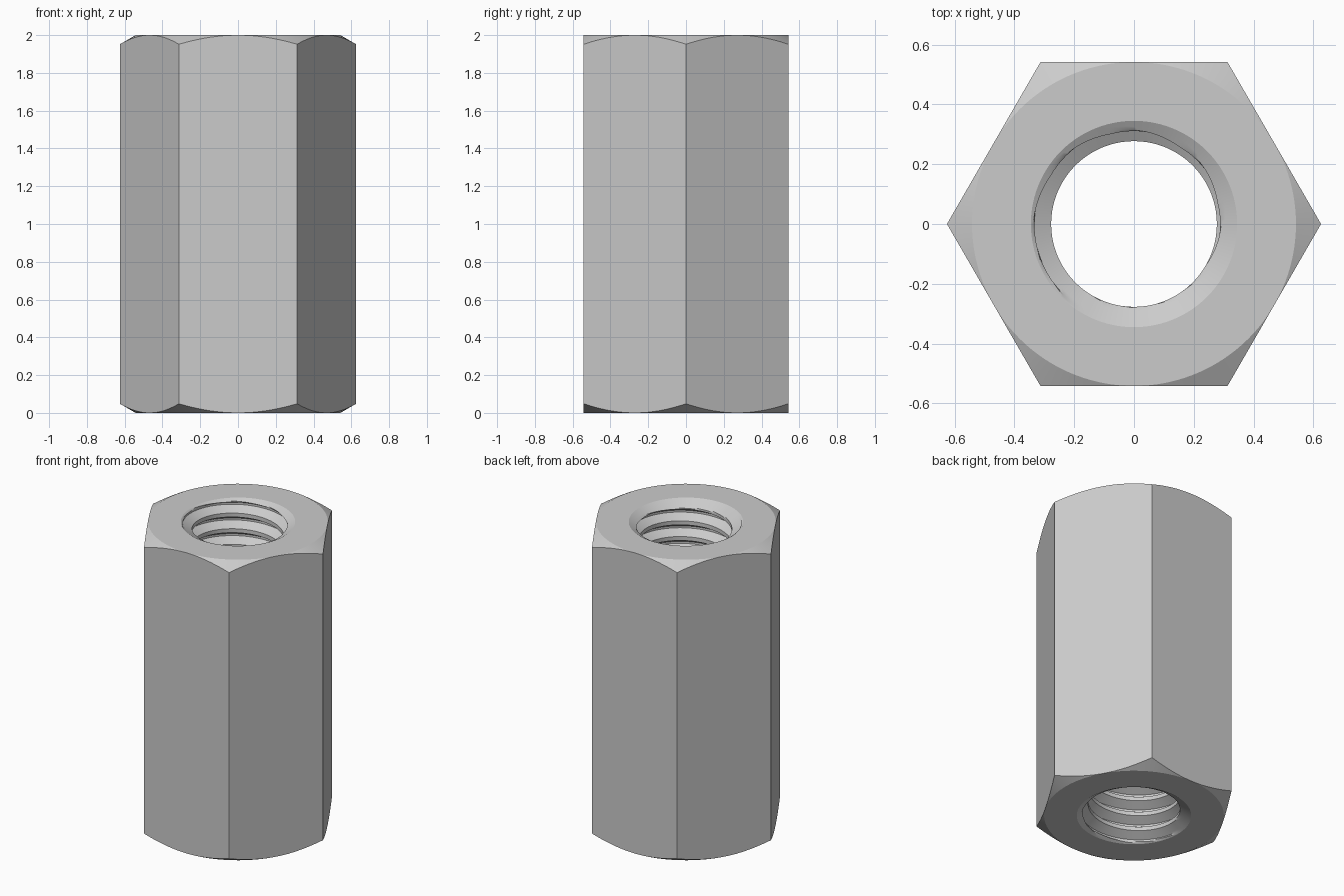
import bpy, bmesh, math

if "Cube" in bpy.data.objects:
    bpy.data.objects.remove(bpy.data.objects["Cube"])

H = 2.0                    # height
FLAT = 0.5417              # half width across the flats
RIM, MINOR, MAJOR = 0.345, 0.277, 0.333
PITCH, PHASE = 0.10417, 0.53
N, STEPS = 120, 16         # segments round, rows per thread turn
T30 = math.tan(math.radians(30))

bm = bmesh.new()
cache = {}


def vert(r, a, z):
    co = (r * math.cos(a), r * math.sin(a), z)
    key = tuple(round(c, 5) + 0.0 for c in co)
    if key not in cache:
        cache[key] = bm.verts.new(co)
    return cache[key]


def skin(rows):
    """Join successive rows of vertices, dropping collapsed faces."""
    for lo, hi in zip(rows, rows[1:]):
        for i in range(N):
            loop = list(dict.fromkeys((lo[i], lo[i + 1], hi[i + 1], hi[i])))
            if len(loop) > 2:
                bm.faces.new(loop)


def hex_radius(a):
    return FLAT / math.cos(a % (math.pi / 3) - math.pi / 6)


def bore_radius(k, z):
    # Thread profile: groove flat, flank, crest flat, flank
    f = (k % STEPS) / STEPS
    d = min(f, 1 - f)
    t = min(max((d - 1 / 16) / (5 / 16), 0), 1)
    thread = MAJOR + (MINOR - MAJOR) * t
    # Countersink cone at both mouths
    return max(thread, RIM - min(z, H - z) / T30)


angles = [2 * math.pi * i / N for i in range(N + 1)]

# Outside: end face, conical corner chamfer, hexagon walls
outer = [[vert(RIM, a, 0) for a in angles],
         [vert(FLAT, a, 0) for a in angles],
         [vert(hex_radius(a % (2 * math.pi)), a, (hex_radius(a) - FLAT) * T30) for a in angles],
         [vert(hex_radius(a % (2 * math.pi)), a, H - (hex_radius(a) - FLAT) * T30) for a in angles],
         [vert(FLAT, a, H) for a in angles],
         [vert(RIM, a, H) for a in angles]]
skin(outer)

# Inside: helical thread rows, clamped to the two end faces
bore = []
for k in range(-2 * STEPS, int(H / PITCH + 2) * STEPS):
    row = []
    for a in angles:
        z = PITCH * (k / STEPS + PHASE + a / (2 * math.pi))
        z = min(max(z, 0), H)
        row.append(vert(bore_radius(k, z), a, z))
    bore.append(row)
skin(bore)

bmesh.ops.recalc_face_normals(bm, faces=bm.faces)
mesh = bpy.data.meshes.new("coupling_nut")
bm.to_mesh(mesh)
bm.free()
nut = bpy.data.objects.new("coupling_nut", mesh)
bpy.context.collection.objects.link(nut)
bpy.context.view_layer.objects.active = nut
nut.select_set(True)
bpy.ops.object.shade_smooth_by_angle(angle=math.radians(25))
